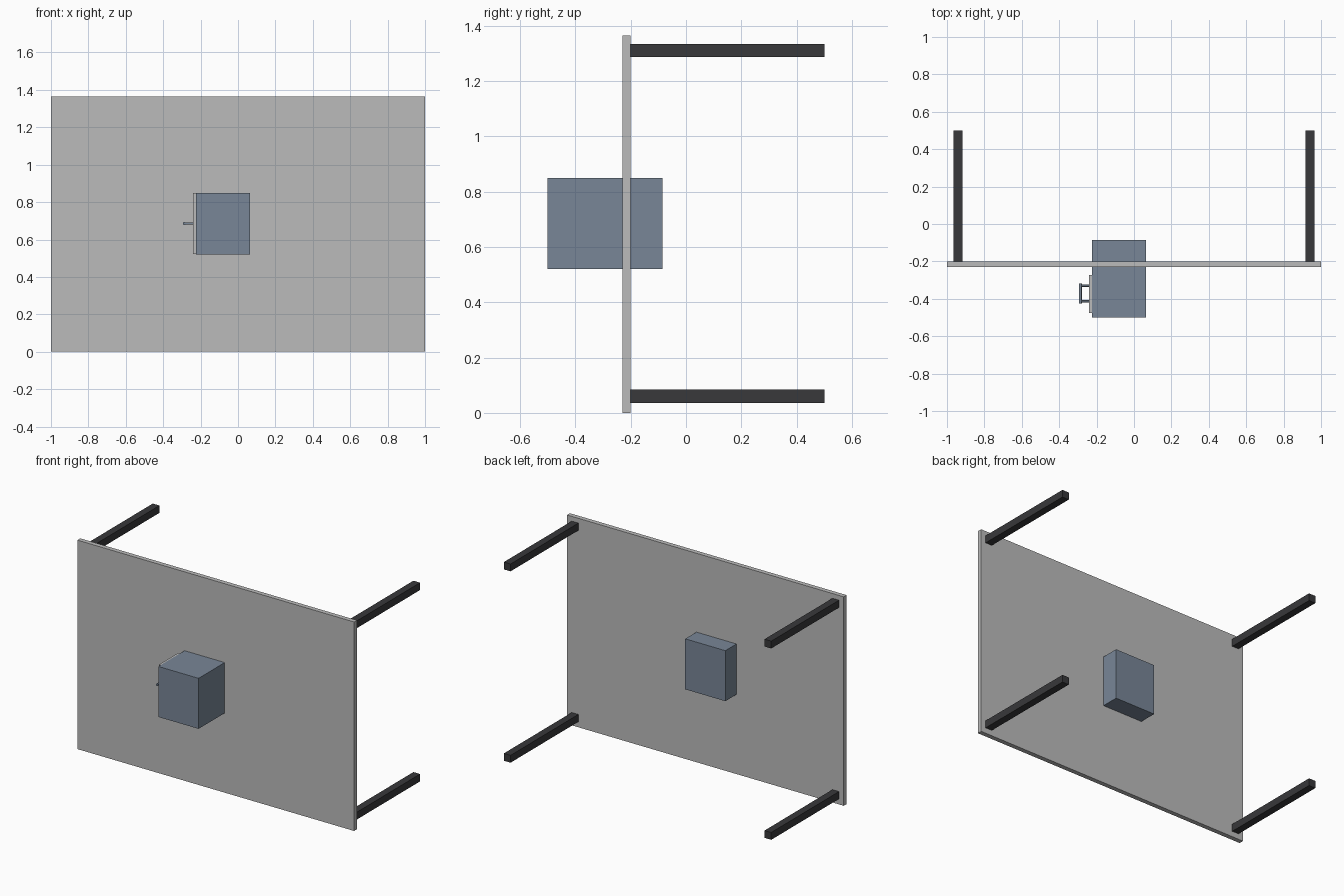
import bpy
from mathutils import Vector

if "Cube" in bpy.data.objects:
    bpy.data.objects.remove(bpy.data.objects["Cube"], do_unlink=True)


def material(name, rgb):
    m = bpy.data.materials.new(name)
    m.use_nodes = True
    m.diffuse_color = (*rgb, 1)
    m.node_tree.nodes["Principled BSDF"].inputs["Base Color"].default_value = (*rgb, 1)
    return m


grey = material("light grey", (0.50, 0.50, 0.50))
blue = material("slate blue", (0.19, 0.24, 0.31))
dark = material("charcoal", (0.04, 0.04, 0.043))


def finish(name, mat):
    ob = bpy.context.object
    ob.name = name
    ob.data.materials.append(mat)
    return ob


def box(name, mat, x, y, z):
    """Box spanning the given (low, high) ranges."""
    bpy.ops.mesh.primitive_cube_add(size=1, location=[sum(r) / 2 for r in (x, y, z)])
    ob = finish(name, mat)
    ob.scale = [r[1] - r[0] for r in (x, y, z)]
    bpy.ops.object.transform_apply(location=False, rotation=False, scale=True)
    return ob


def rod(name, mat, start, end, radius):
    a, b = Vector(start), Vector(end)
    bpy.ops.mesh.primitive_cylinder_add(vertices=16, radius=radius,
                                        depth=(b - a).length, location=(a + b) / 2)
    ob = finish(name, mat)
    ob.rotation_euler = (b - a).to_track_quat("Z", "Y").to_euler()
    bpy.ops.object.shade_smooth_by_angle()
    return ob


# Upright panel
box("panel", grey, (-1, 1), (-0.23, -0.2), (0, 1.365))

# Four posts behind the panel corners
for side, sx in (("left", 1), ("right", -1)):
    for level, z in (("lower", 0.06), ("upper", 1.31)):
        xs = sorted((sx * 0.918, sx * 0.966))
        box(f"{level}_{side}_post", dark, xs, (-0.2, 0.5), (z - 0.024, z + 0.024))

# Cabinet passing through the panel, with its side door
box("cabinet", blue, (-0.225, 0.065), (-0.5, -0.085), (0.52, 0.85))
box("door", grey, (-0.24, -0.225), (-0.475, -0.272), (0.522, 0.848))

# Door handle: grip and two stand-offs
grip_x, handle_z = -0.287, 0.685
rod("handle_grip", blue, (grip_x, -0.425, handle_z), (grip_x, -0.318, handle_z), 0.008)
for end, y in (("front", -0.413), ("back", -0.33)):
    rod(f"handle_{end}_standoff", blue, (grip_x, y, handle_z), (-0.238, y, handle_z), 0.006)
